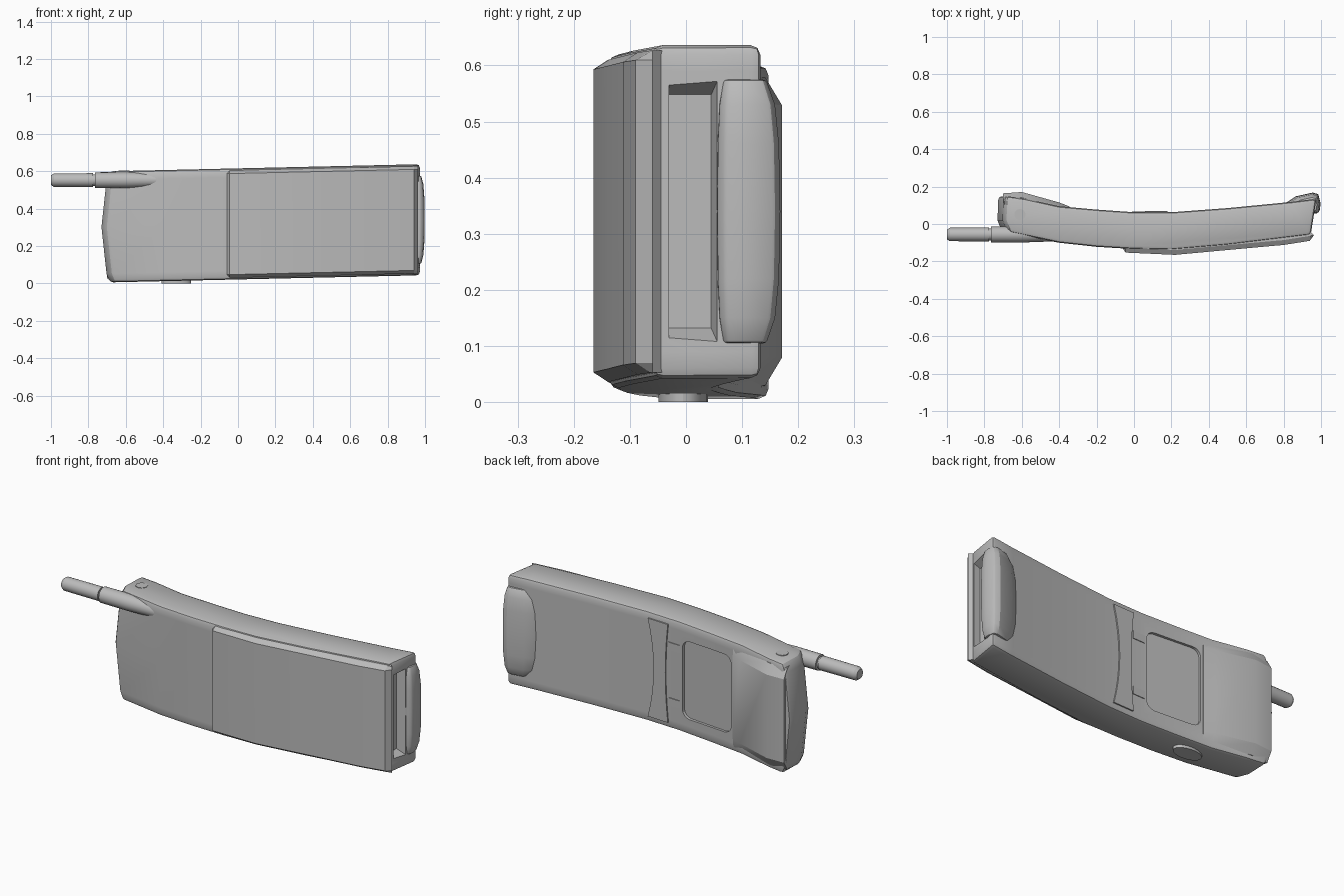
import bpy, bmesh, math
from mathutils import Matrix

if "Cube" in bpy.data.objects:
    bpy.data.objects.remove(bpy.data.objects["Cube"])

grey = bpy.data.materials.new("plain grey")
grey.use_nodes = True
grey.diffuse_color = (0.5, 0.5, 0.5, 1)
grey.node_tree.nodes["Principled BSDF"].inputs["Base Color"].default_value = (0.5, 0.5, 0.5, 1)


def mid_z(x):
    """Height of the handset's slightly tilted centre line."""
    return 0.318 + 0.0228 * x


def make(name, bm):
    bmesh.ops.recalc_face_normals(bm, faces=bm.faces)
    mesh = bpy.data.meshes.new(name)
    bm.to_mesh(mesh)
    bm.free()
    mesh.materials.append(grey)
    ob = bpy.data.objects.new(name, mesh)
    bpy.context.collection.objects.link(ob)
    return ob


def loft(name, rings):
    bm = bmesh.new()
    loops = [[bm.verts.new(p) for p in ring] for ring in rings]
    n = len(loops[0])
    for a, b in zip(loops, loops[1:]):
        for i in range(n):
            j = (i + 1) % n
            bm.faces.new((a[i], a[j], b[j], b[i]))
    bm.faces.new(loops[0])
    bm.faces.new(loops[-1])
    return make(name, bm)


def slab(name, layers):
    """Stack xy outlines over z; layers run from the middle out and are mirrored."""
    full = [(-d, o) for d, o in reversed(layers)] + [(d, o) for d, o in layers if d > 0]
    return loft(name, [[(x, y, mid_z(x) + d) for x, y in o] for d, o in full])


def finish(ob, bevel=0, segments=2, cutters=()):
    """Cut, round and bake a part, then smooth its shallow edges."""
    for c in cutters:
        m = ob.modifiers.new("cut", "BOOLEAN")
        m.object, m.operation, m.solver = c, "DIFFERENCE", "EXACT"
    if bevel:
        m = ob.modifiers.new("round", "BEVEL")
        m.width, m.segments, m.limit_method = bevel, segments, "ANGLE"
        m.angle_limit = math.radians(35)
    dg = bpy.context.evaluated_depsgraph_get()
    ob.data = bpy.data.meshes.new_from_object(ob.evaluated_get(dg))
    ob.modifiers.clear()
    for c in cutters:
        bpy.data.objects.remove(c)
    bpy.ops.object.select_all(action="DESELECT")
    ob.select_set(True)
    bpy.context.view_layer.objects.active = ob
    bpy.ops.object.shade_smooth_by_angle(angle=math.radians(25))


# Curved body with a bowed lower end
back = [(0.975, 0.135), (0.84, 0.118), (0.5, 0.085), (0.2, 0.063), (0, 0.063),
        (-0.2, 0.077), (-0.4, 0.095), (-0.58, 0.135)]
front = [(-0.4, -0.1), (-0.2, -0.122), (0, -0.134), (0.2, -0.138), (0.5, -0.112),
         (0.945, -0.058)]


def body_outline(bow):
    return back + [(-0.68 - bow, 0.15), (-0.685 - bow, 0.02), (-0.66 - bow, -0.045)] + front


body = slab("body", [(0, body_outline(0.045)), (0.25, body_outline(0.018)),
                     (0.297, body_outline(0))])
finish(body, 0.018, 2)

# Slot in the upper end and window recess in the back
slot = loft("slot_cutter", [
    [(x, y, mid_z(0.96) + z) for y, z in ((-0.03, -h), (w, -h), (w, h), (-0.03, h))]
    for x, w, h in ((1.0, 0.058, 0.237), (0.965, 0.056, 0.233), (0.915, 0.045, 0.208))])

bm = bmesh.new()
bmesh.ops.create_cube(bm, size=1)
bmesh.ops.scale(bm, vec=(0.31, 0.1, 0.42), verts=bm.verts)
upright = [e for e in bm.edges if abs(e.verts[0].co.y - e.verts[1].co.y) > 0.05]
bmesh.ops.bevel(bm, geom=upright, offset=0.045, segments=4, profile=0.5, affect="EDGES")
bmesh.ops.transform(bm, verts=bm.verts, matrix=Matrix.Translation(
    (-0.175, 0.112, mid_z(-0.175))) @ Matrix.Rotation(-0.085, 4, "Z"))
window = make("window_cutter", bm)
finish(body, cutters=(slot, window))


# Raised front cover with sloping sides
def cover_outline(drop):
    line = [(-0.06, -0.13), (-0.045, -0.153), (0.22, -0.165), (0.5, -0.139),
            (0.8, -0.112), (0.94, -0.09)]
    return [(x, y + drop) for x, y in line] + [(0.962, -0.06), (0.93, -0.03), (0.2, -0.1), (-0.05, -0.1)]


cover = slab("front_cover", [(0.27, cover_outline(0)), (0.287, cover_outline(0.026))])
finish(cover)


# Raised lower back with sloping edges
def hump_outline(drop):
    return [(-0.345, 0.094 - drop * 0.2), (-0.4, 0.115 - drop), (-0.6, 0.171 - drop),
            (-0.70, 0.164 - drop), (-0.69, 0.1), (-0.55, 0.09), (-0.35, 0.06)]


hump = slab("lower_back", [(0.225, hump_outline(0)), (0.275, hump_outline(0.03))])
finish(hump)

# Bowed lip at the upper end of the back
lip_line = [(0.81, 0.112), (0.865, 0.148), (0.955, 0.168), (0.985, 0.16), (0.998, 0.11),
            (0.992, 0.068), (0.975, 0.055), (0.93, 0.06)]


def lip_outline(s):
    return [(0.94 + (x - 0.94) * s, 0.09 + (y - 0.09) * s) for x, y in lip_line]


lip = slab("ear_lip", [(0, lip_outline(1)), (0.12, lip_outline(0.97)),
                       (0.19, lip_outline(0.88)), (0.235, lip_outline(0.68))])
finish(lip, 0.006, 2)

# Hourglass catch strip and the two small catches beside it
edge = [i / 4 - 1 for i in range(9)]
outline = [(0.145 + 0.035 * t * t, 0.265 * t) for t in edge] + \
          [(0.075 - 0.015 * t * t, 0.265 * t) for t in reversed(edge)]
strip = loft("catch_strip", [[(x, y, mid_z(x) + z) for x, z in outline] for y in (0.05, 0.07)])
finish(strip)
for side in (-1, 1):
    catch = loft("catch", [[(x, y, mid_z(x) + 0.15 * side + z) for x, z in
                            ((-0.01, -0.02), (0.06, -0.02), (0.06, 0.02), (-0.01, 0.02))]
                           for y in (0.055, 0.067)])
    finish(catch)


# Round aerial: slim tip, groove and thicker base sinking into the body
def ring(x, r, n=20):
    return [(x, -0.056 + r * math.cos(a * math.tau / n), 0.552 + r * math.sin(a * math.tau / n))
            for a in range(n)]


aerial = loft("aerial", [ring(x, r) for x, r in (
    (-1.0, 0.026), (-0.985, 0.036), (-0.775, 0.037), (-0.774, 0.031), (-0.765, 0.031),
    (-0.764, 0.042), (-0.6, 0.043), (-0.4, 0.036))])
finish(aerial)


# Oval side button below, round cap on top
def disc(name, x, y, rx, ry, z0, z1):
    pts = [(x + rx * math.cos(a * math.tau / 24), y + ry * math.sin(a * math.tau / 24))
           for a in range(24)]
    finish(loft(name, [[(px, py, z) for px, py in pts] for z in (z0, z1)]))


disc("side_button", -0.33, -0.005, 0.08, 0.044, 0, 0.03)
disc("round_cap", -0.61, 0.05, 0.03, 0.03, 0.58, 0.604)
